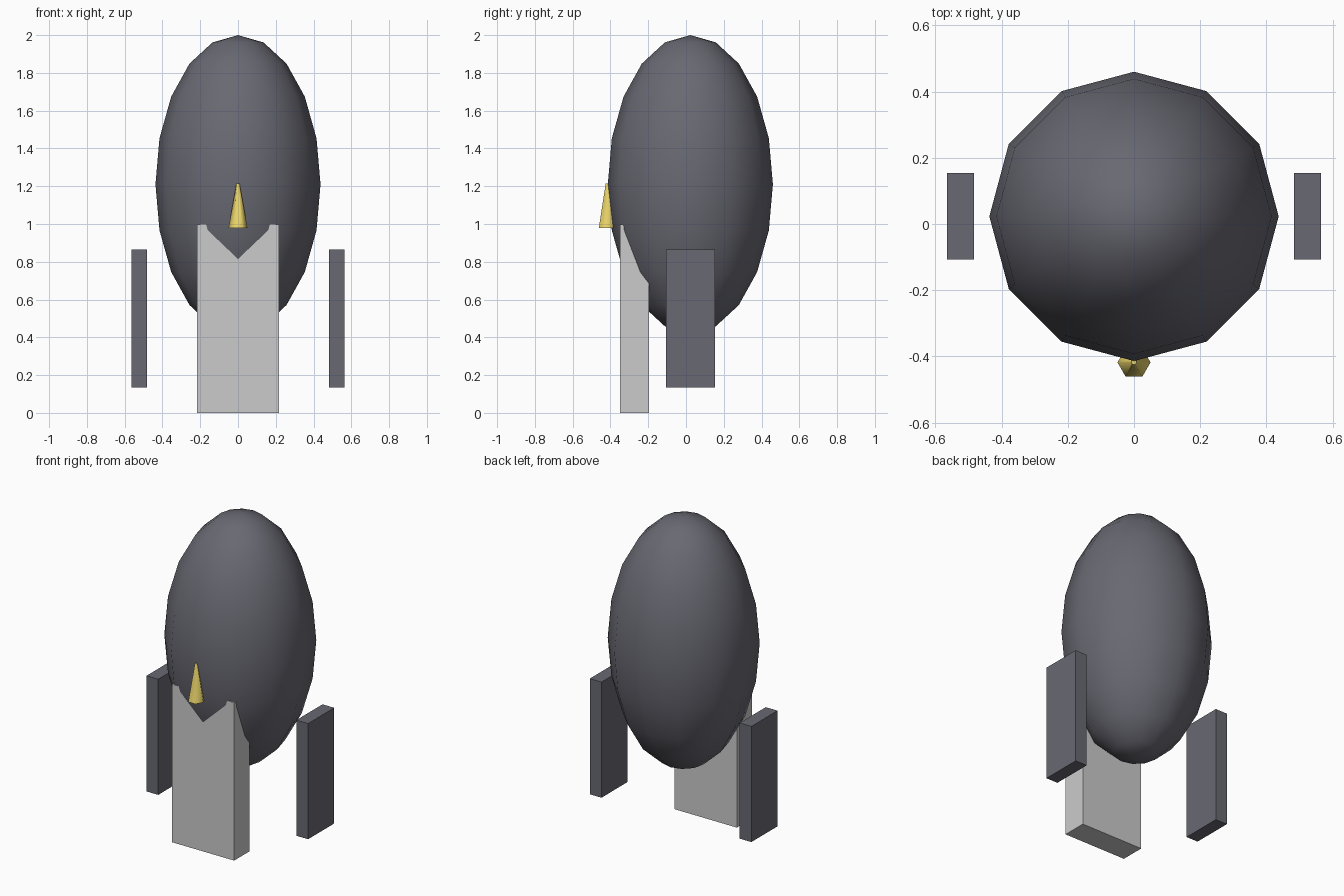
import bpy
import math

if "Cube" in bpy.data.objects:
    bpy.data.objects.remove(bpy.data.objects["Cube"])


def paint(obj, name, rgb):
    mat = bpy.data.materials.get(name) or bpy.data.materials.new(name)
    mat.diffuse_color = (*rgb, 1)
    mat.use_nodes = True
    mat.node_tree.nodes["Principled BSDF"].inputs["Base Color"].default_value = mat.diffuse_color
    obj.data.materials.append(mat)


def box(name, lo, hi):
    centre = [(a + b) / 2 for a, b in zip(lo, hi)]
    bpy.ops.mesh.primitive_cube_add(size=1, location=centre)
    obj = bpy.context.object
    obj.name = name
    obj.scale = [b - a for a, b in zip(lo, hi)]
    bpy.ops.object.transform_apply(location=False, rotation=False, scale=True)
    return obj


DARK = (0.14, 0.14, 0.17)

# Egg-shaped body: twelve sides, ten rings, smooth
bpy.ops.mesh.primitive_uv_sphere_add(segments=12, ring_count=10, radius=1,
                                     location=(0, 0.023, 1.21))
body = bpy.context.object
body.name = "body"
body.scale = (0.437, 0.437, 0.79)
bpy.ops.object.transform_apply(location=False, rotation=False, scale=True)
bpy.ops.object.shade_smooth()
paint(body, "dark", DARK)

# Pale front panel
box("belly_panel", (-0.218, -0.35, 0), (0.218, -0.196, 0.998))

# Side slabs
for side, name in ((-1, "left_slab"), (1, "right_slab")):
    xs = sorted((side * 0.483, side * 0.565))
    slab = box(name, (xs[0], -0.107, 0.135), (xs[1], 0.154, 0.866))
    paint(slab, "dark", DARK)

# Six-sided yellow beak, points towards +x and -x at the base
bpy.ops.mesh.primitive_cone_add(vertices=6, radius1=0.05, radius2=0.008,
                                depth=0.235, location=(0, -0.418, 1.0975),
                                rotation=(0, 0, math.radians(30)))
beak = bpy.context.object
beak.name = "beak"
bpy.ops.object.shade_smooth_by_angle(angle=math.radians(65))
paint(beak, "yellow", (0.85, 0.68, 0.15))
